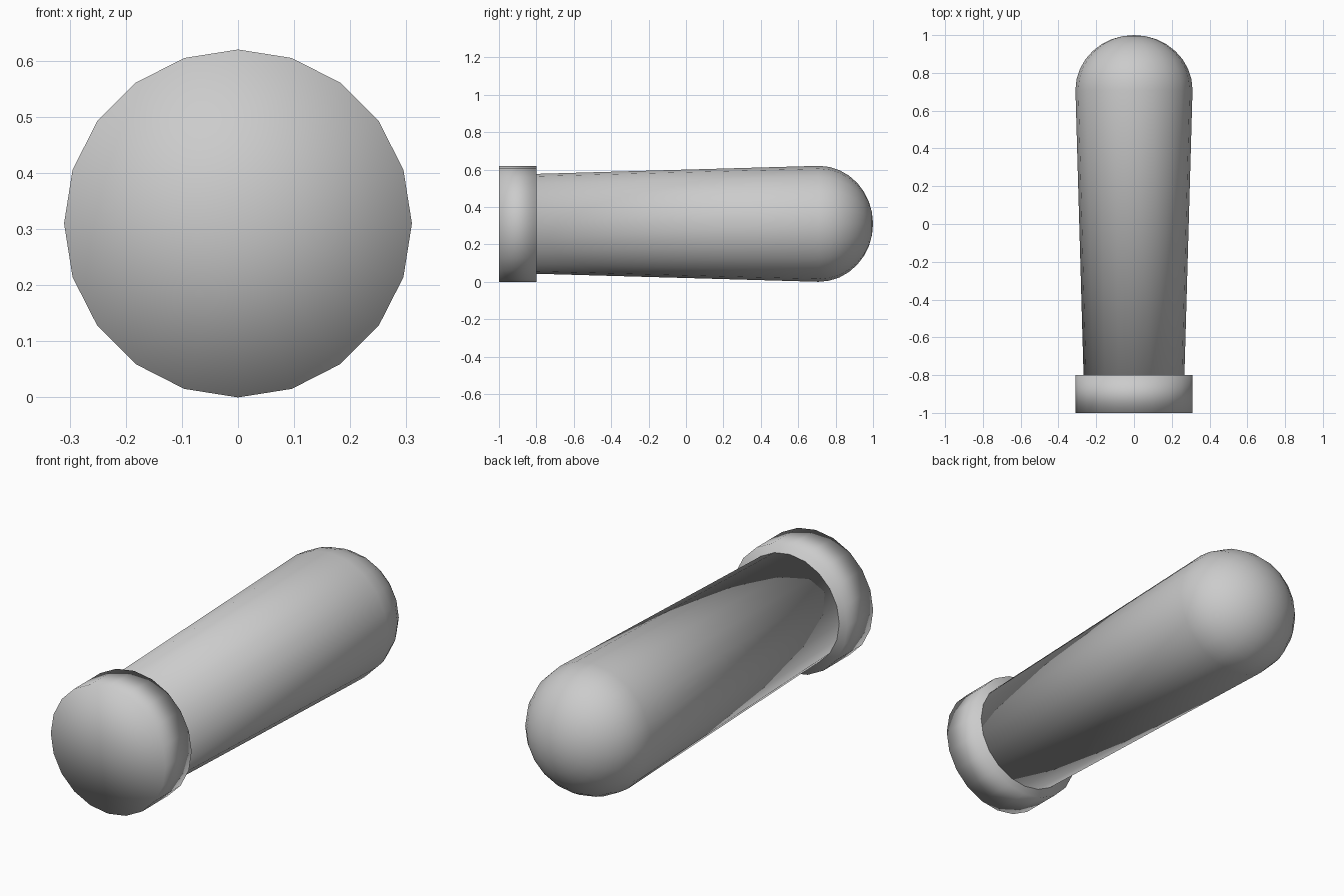
import bpy, bmesh, math

if "Cube" in bpy.data.objects:
    bpy.data.objects.remove(bpy.data.objects["Cube"])

SIDES = 20
R = 0.31          # largest radius, also the height of the axis


def lathe(name, profile):
    """Closed solid turned round the y axis; profile is (radius, y), poles at r = 0."""
    bm = bmesh.new()
    rings = []
    for r, y in profile:
        if r == 0:
            rings.append([bm.verts.new((0, y, R))] * SIDES)
        else:
            rings.append([bm.verts.new((r * math.cos(2 * math.pi * i / SIDES), y,
                                        R + r * math.sin(2 * math.pi * i / SIDES)))
                          for i in range(SIDES)])
    for a, b in zip(rings, rings[1:]):
        for i in range(SIDES):
            j = (i + 1) % SIDES
            quad = list(dict.fromkeys((a[i], a[j], b[j], b[i])))
            bm.faces.new(quad).smooth = True
    bmesh.ops.recalc_face_normals(bm, faces=bm.faces)
    mesh = bpy.data.meshes.new(name)
    bm.to_mesh(mesh)
    bm.free()
    obj = bpy.data.objects.new(name, mesh)
    bpy.context.collection.objects.link(obj)
    return obj


# Flat disc at the front end
lathe("end_flange", [(0, -1), (R, -1), (R, -0.8), (0, -0.8)])

# Tapered shaft widening into a rounded tip
dome_y, steps = 0.71, 8
dome = [(R * math.cos(t), dome_y + (1 - dome_y) * math.sin(t))
        for t in (math.pi / 2 * k / steps for k in range(steps))]
lathe("tapered_body", [(0, -0.8), (0.267, -0.8)] + dome + [(0, 1)])
